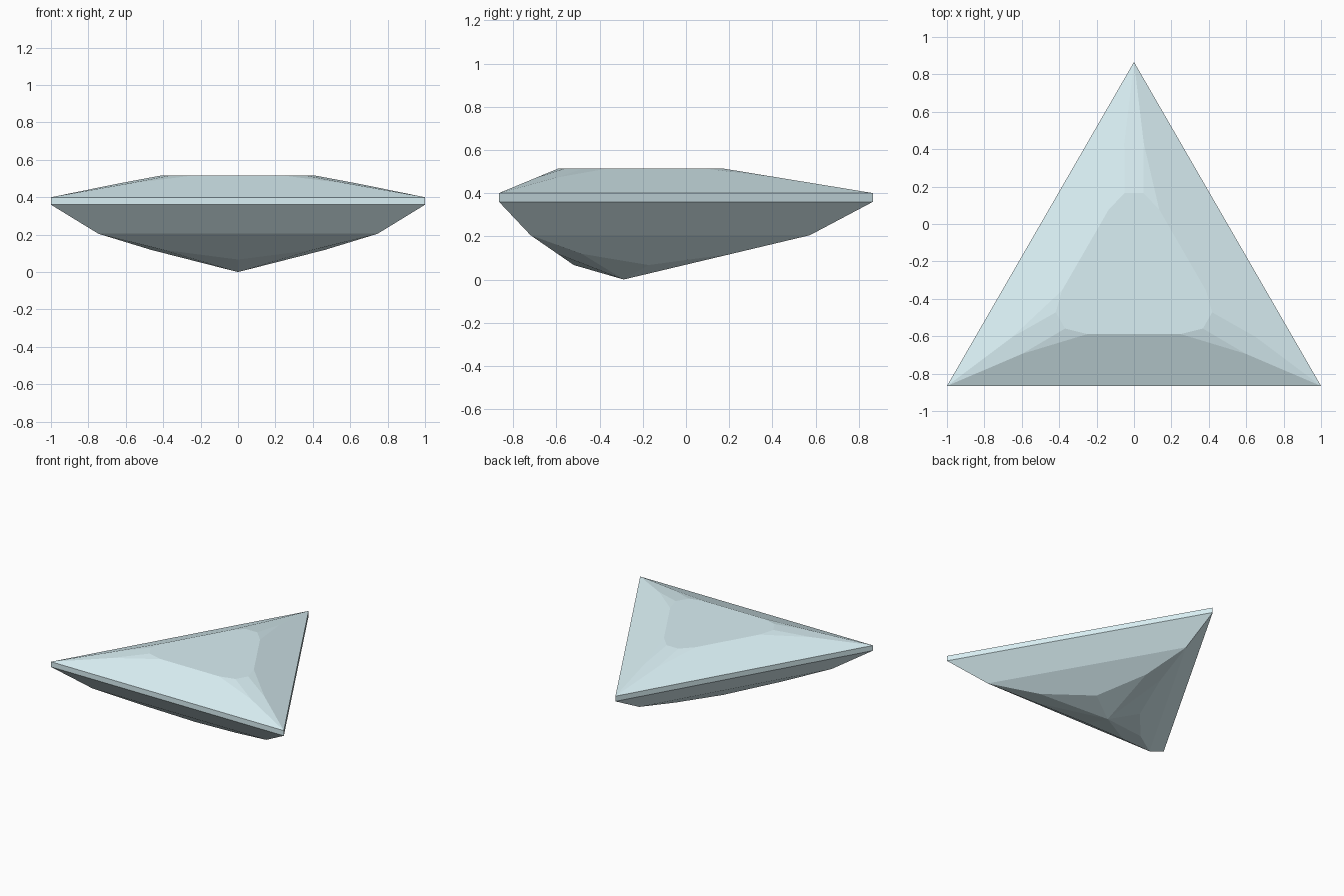
import bpy, bmesh, math

if "Cube" in bpy.data.objects:
    bpy.data.objects.remove(bpy.data.objects["Cube"])

H = math.sqrt(3)            # height of a triangle with side 2
CY = -H / 6                 # y of its centroid, where the lowest point lies
IN = H / 3                  # inradius of the girdle triangle


def point(along, out, z, angle):
    """Point at distance 'out' in direction 'angle', shifted sideways by 'along'."""
    c, s = math.cos(angle), math.sin(angle)
    return (out * c - along * s, CY + out * s + along * c, z)


def corner_shift(r, f):
    """Sideways shift that puts a corner point of radius r at distance f from centre on a side."""
    return (f - r / 2) / (H / 2)


# Crown break point: where the main side facet meets the corner facet
TABLE_Z, GIRDLE_TOP = 0.515, 0.40
break_r = 0.72
break_z = GIRDLE_TOP + (TABLE_Z - GIRDLE_TOP) * (2 * IN - break_r) / (2 * IN - 0.454)
break_f = IN - (break_z - GIRDLE_TOP) * (IN - 0.30) / (TABLE_Z - GIRDLE_TOP)

# Pavilion: lower step edge and narrow kite facets at the corners
STEP_Z, STEP_F = 0.205, 0.431
MID_Z, MID_F = 0.067, 0.231
kite_r = 0.50
kite_z = STEP_Z * kite_r / (2 * STEP_F)
kite_f = STEP_F - (STEP_Z - kite_z) * (STEP_F - MID_F) / (STEP_Z - MID_Z)

points = [(0, CY, 0)]
for k in range(3):
    corner = math.radians(90 + 120 * k)
    side = math.radians(30 + 120 * k)
    # girdle band and lower step
    points += [point(0, 2 * IN, 0.40, corner), point(0, 2 * IN, 0.36, corner),
               point(0, 2 * STEP_F, STEP_Z, corner), point(0, MID_F, MID_Z, side)]
    for m in (-1, 1):
        points += [point(m * 0.25, 0.30, TABLE_Z, side),         # table sides
                   point(m * 0.05, 0.454, TABLE_Z, corner),      # table corners
                   point(m * corner_shift(break_r, break_f), break_r, break_z, corner),
                   point(m * corner_shift(kite_r, kite_f), kite_r, kite_z, corner)]

# The cut stone is the convex solid around these points, with flat facets merged
bm = bmesh.new()
for p in points:
    bm.verts.new(p)
bmesh.ops.convex_hull(bm, input=bm.verts[:])
bmesh.ops.dissolve_limit(bm, angle_limit=math.radians(0.7),
                         verts=bm.verts[:], edges=bm.edges[:])
bmesh.ops.recalc_face_normals(bm, faces=bm.faces[:])
mesh = bpy.data.meshes.new("triangular_gem")
bm.to_mesh(mesh)
bm.free()
gem = bpy.data.objects.new("triangular_gem", mesh)
bpy.context.collection.objects.link(gem)

# Pale icy blue
mat = bpy.data.materials.new("pale_blue_crystal")
mat.diffuse_color = (0.70, 0.87, 0.91, 1)
mat.use_nodes = True
mat.node_tree.nodes["Principled BSDF"].inputs["Base Color"].default_value = mat.diffuse_color
mesh.materials.append(mat)
